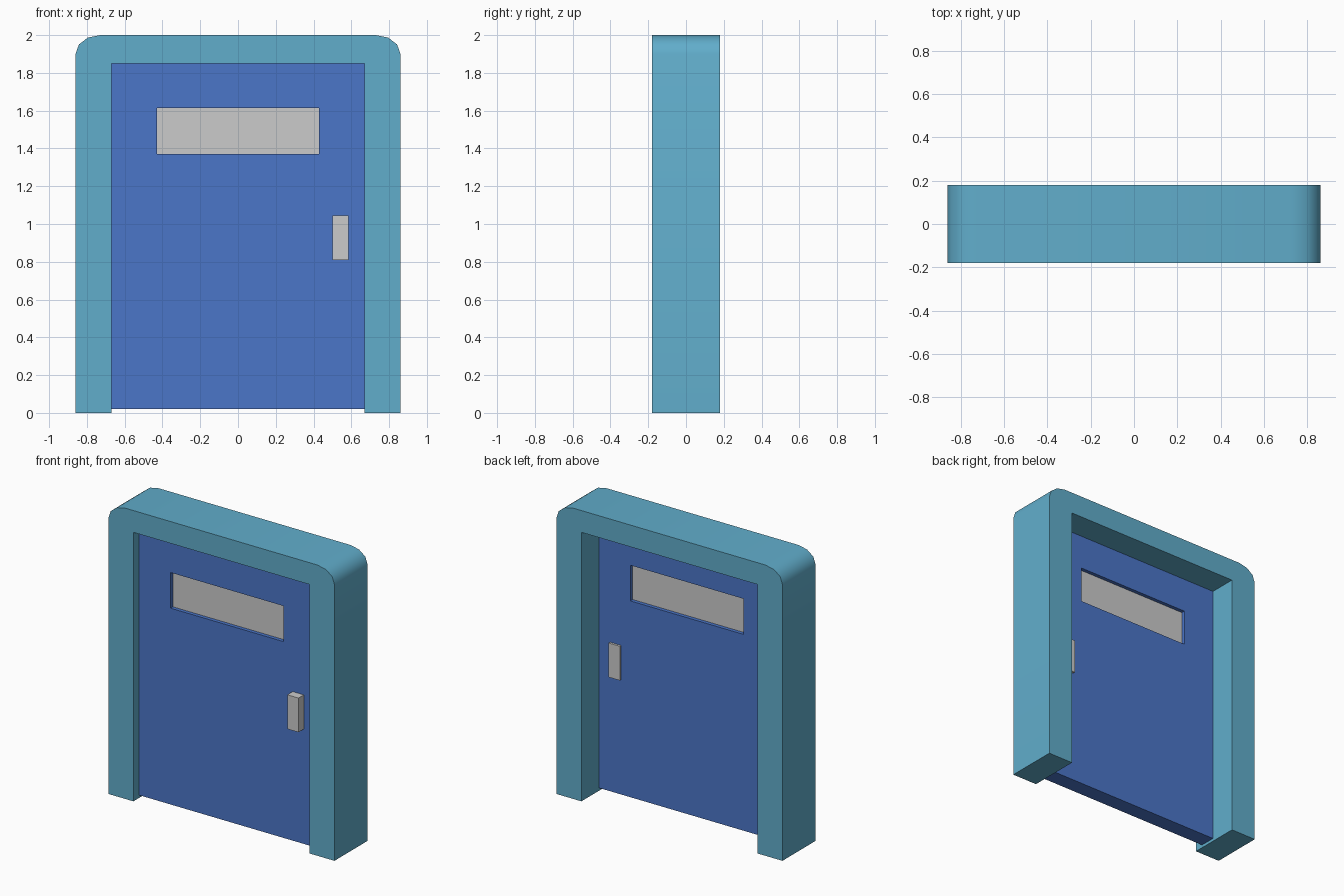
import bpy, bmesh, math

if "Cube" in bpy.data.objects:
    bpy.data.objects.remove(bpy.data.objects["Cube"])

def material(name, rgb):
    m = bpy.data.materials.new(name)
    m.diffuse_color = (*rgb, 1)
    m.use_nodes = True
    m.node_tree.nodes["Principled BSDF"].inputs["Base Color"].default_value = m.diffuse_color
    return m

def finish(name, bm, mat=None):
    bmesh.ops.recalc_face_normals(bm, faces=bm.faces)
    me = bpy.data.meshes.new(name)
    bm.to_mesh(me)
    bm.free()
    ob = bpy.data.objects.new(name, me)
    bpy.context.collection.objects.link(ob)
    if mat:
        me.materials.append(mat)
    return ob

def extrude_y(bm, y0, y1):
    """Give the flat faces at y0 a depth reaching y1."""
    geo = bmesh.ops.extrude_face_region(bm, geom=bm.faces[:], use_keep_orig=True)["geom"]
    verts = [g for g in geo if isinstance(g, bmesh.types.BMVert)]
    bmesh.ops.translate(bm, verts=verts, vec=(0, y1 - y0, 0))

def rect(x0, x1, z0, z1):
    return [(x0, z0), (x1, z0), (x1, z1), (x0, z1)]

def prism(name, outline, y0, y1, mat=None):
    bm = bmesh.new()
    bm.faces.new([bm.verts.new((x, y0, z)) for x, z in outline])
    extrude_y(bm, y0, y1)
    return finish(name, bm, mat)

frame_mat = material("frame_teal", (0.12, 0.42, 0.60))
door_mat = material("door_blue", (0.07, 0.18, 0.58))

# Door frame: right half of the arch outline, mirrored to the left
corner = [(0.73 + 0.13 * math.cos(a), 1.90 + 0.10 * math.sin(a))
          for a in (math.radians(30 * i) for i in range(4))]
half = [(0.67, 1.85), (0.67, 0), (0.86, 0)] + corner
frame = prism("door_frame", half + [(-x, z) for x, z in reversed(half)],
              -0.18, 0.18, frame_mat)
bpy.context.view_layer.objects.active = frame
frame.select_set(True)
bpy.ops.object.shade_smooth_by_angle(angle=math.radians(40))
frame.select_set(False)

# Door panel: a ring of four faces around the window opening
window = rect(-0.43, 0.43, 1.37, 1.615)
y_front, y_back = -0.12, -0.01
bm = bmesh.new()
outer, inner = ([bm.verts.new((x, y_front, z)) for x, z in loop]
                for loop in (rect(-0.67, 0.67, 0.02, 1.85), window))
for i in range(4):
    j = (i + 1) % 4
    bm.faces.new((outer[i], outer[j], inner[j], inner[i]))
extrude_y(bm, y_front, y_back)
finish("door_panel", bm, door_mat)

# Window pane, set back from both door faces
prism("window_pane", window, y_front + 0.025, y_back - 0.025)

# Handle, passing through the door
prism("door_handle", rect(0.50, 0.585, 0.81, 1.045), -0.178, 0.005)
